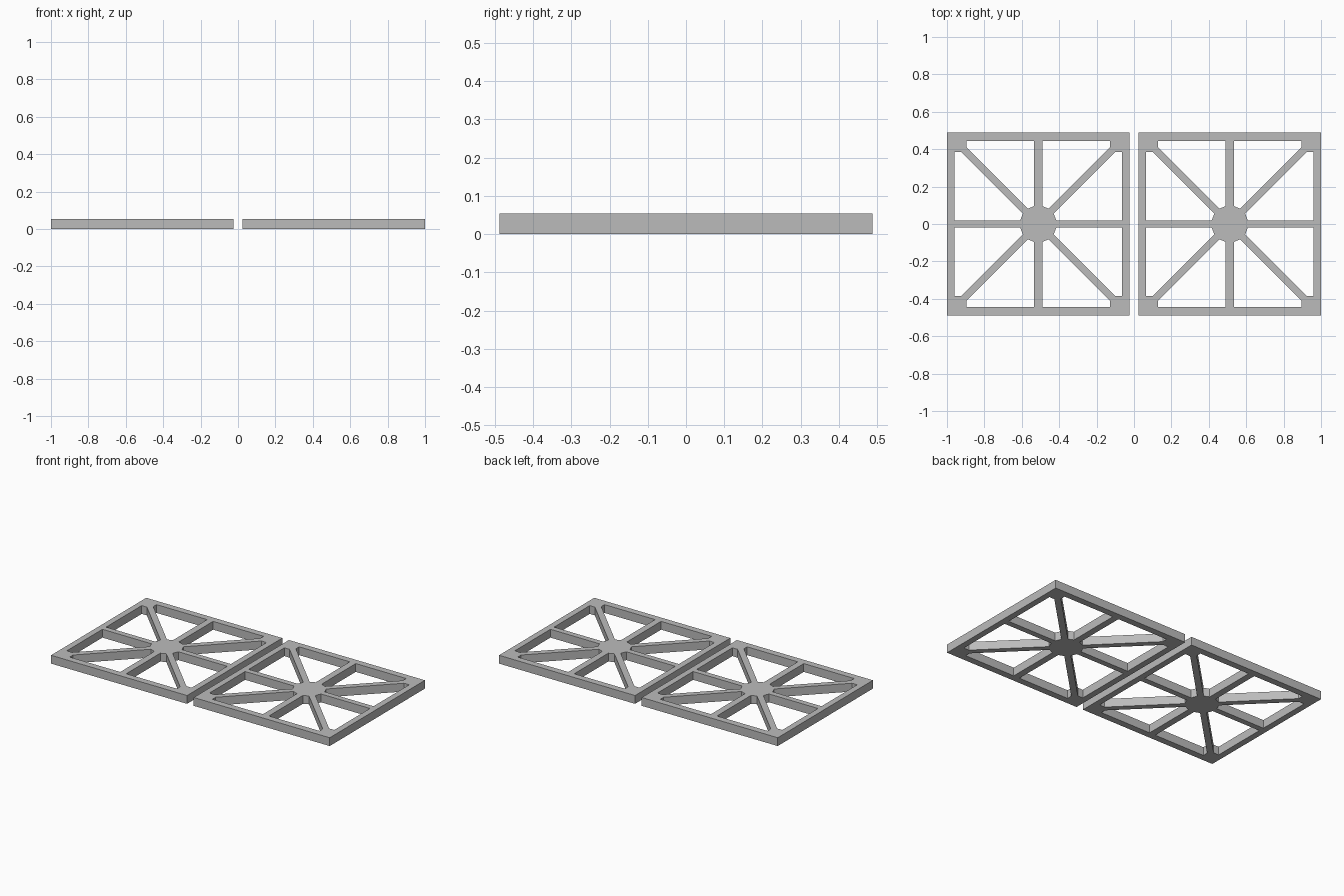
import bpy
import bmesh
from math import sin, cos, radians

cube = bpy.data.objects.get("Cube")
if cube:
    bpy.data.objects.remove(cube, do_unlink=True)

HEIGHT = 0.054
HALF = 0.488            # half side of a panel
HUB = 0.105             # octagonal hub radius
DIAGONAL = 0.027        # offset of a diagonal spoke's edge
GUSSET = 0.384          # inner corner of the corner gussets

grey = bpy.data.materials.new("plain grey")
grey.use_nodes = True
colour = (0.5, 0.5, 0.5, 1)
grey.diffuse_color = colour
grey.node_tree.nodes["Principled BSDF"].inputs["Base Color"].default_value = colour


def opening(spoke, rim):
    """Hole between an upright spoke, the rim, a gusset, a diagonal and the hub."""
    c, s = cos(radians(67.5)), sin(radians(67.5))
    apothem = HUB * s
    x = (apothem - DIAGONAL * s) / (c + s)
    return [(spoke, rim), (GUSSET, rim), (GUSSET, GUSSET + DIAGONAL),
            (x, x + DIAGONAL), (spoke, (apothem - spoke * c) / s)]


def add_loop(curve, points):
    spline = curve.splines.new("POLY")
    spline.points.add(len(points) - 1)
    for p, (x, y) in zip(spline.points, points):
        p.co = (x, y, 0, 1)
    spline.use_cyclic_u = True


def panel(name, x):
    # Square outline with eight mirrored openings
    curve = bpy.data.curves.new(name + "_profile", "CURVE")
    curve.dimensions = "2D"
    curve.fill_mode = "BOTH"
    curve.extrude = HEIGHT / 2
    add_loop(curve, [(-HALF, -HALF), (HALF, -HALF), (HALF, HALF), (-HALF, HALF)])
    tall = opening(0.0215, 0.445)
    wide = [(b, a) for a, b in opening(0.0185, 0.448)]
    for hole in (tall, wide):
        for sx in (-1, 1):
            for sy in (-1, 1):
                add_loop(curve, [(a * sx, b * sy) for a, b in hole])

    # Turn the filled profile into a closed mesh
    profile = bpy.data.objects.new(name + "_profile", curve)
    bpy.context.collection.objects.link(profile)
    bpy.context.view_layer.update()
    graph = bpy.context.evaluated_depsgraph_get()
    mesh = bpy.data.meshes.new_from_object(profile.evaluated_get(graph))
    bpy.data.objects.remove(profile, do_unlink=True)
    bm = bmesh.new()
    bm.from_mesh(mesh)
    bmesh.ops.remove_doubles(bm, verts=bm.verts, dist=0.0001)
    bmesh.ops.recalc_face_normals(bm, faces=bm.faces)
    for f in bm.faces:
        f.smooth = False
        f.material_index = 0
    bm.to_mesh(mesh)
    bm.free()
    mesh.materials.clear()
    mesh.materials.append(grey)
    obj = bpy.data.objects.new(name, mesh)
    obj.location = (x, 0, HEIGHT / 2)
    bpy.context.collection.objects.link(obj)


panel("right_panel", HALF - 1)
panel("left_panel", 1 - HALF)
